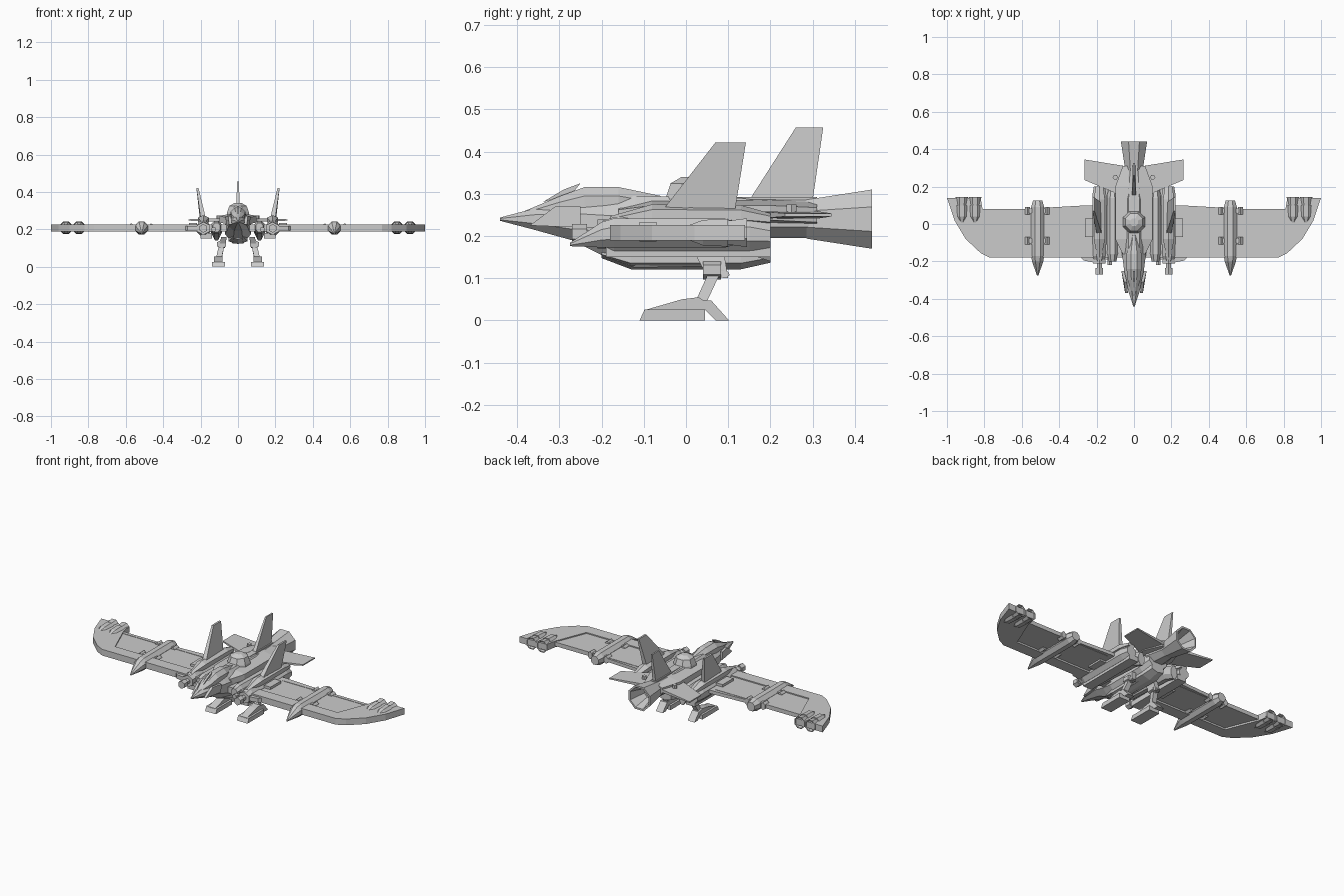
import bpy, math
from mathutils import Vector

cube = bpy.data.objects.get("Cube")
if cube:
    bpy.data.objects.remove(cube, do_unlink=True)

grey = bpy.data.materials.new("plain grey")
grey.use_nodes = True
shade = (.6, .6, .6, 1)
grey.diffuse_color = shade
grey.node_tree.nodes["Principled BSDF"].inputs["Base Color"].default_value = shade


def build(name, verts, faces, mirror=False):
    """Make one mesh object, optionally mirrored to the right side."""
    mesh = bpy.data.meshes.new(name)
    mesh.from_pydata([tuple(v) for v in verts], [], faces)
    mesh.materials.append(grey)
    obj = bpy.data.objects.new(name, mesh)
    bpy.context.collection.objects.link(obj)
    bpy.context.view_layer.objects.active = obj
    bpy.ops.object.mode_set(mode='EDIT')
    bpy.ops.mesh.select_all(action='SELECT')
    bpy.ops.mesh.normals_make_consistent(inside=False)
    bpy.ops.object.mode_set(mode='OBJECT')
    if mirror:
        obj.modifiers.new("Mirror", 'MIRROR').use_mirror_merge = False
    return obj


def skin(name, rings, mirror=False):
    """Join equal rings of points into a closed solid."""
    n = len(rings[0])
    verts = [p for ring in rings for p in ring]
    faces = [(k * n + i, k * n + (i + 1) % n, (k + 1) * n + (i + 1) % n, (k + 1) * n + i)
             for k in range(len(rings) - 1) for i in range(n)]
    faces += [tuple(range(n)), tuple(range(len(verts) - n, len(verts)))]
    return build(name, verts, faces, mirror)


def loft(name, sections, x=0, sides=8, mirror=False):
    """Sections along y: (y, centre z, half width, half height)."""
    rings = []
    for y, z, rx, rz in sections:
        turn = [math.tau * (i + .5) / sides for i in range(sides)]
        grow = 1 / math.cos(math.pi / sides)
        rings.append([(x + rx * grow * math.cos(a), y, z + rz * grow * math.sin(a))
                      for a in turn])
    return skin(name, rings, mirror)


def slab(name, points, thick, mirror=False, thin_from=None):
    """Thicken a 3D outline; points from thin_from onward get a thinner edge."""
    half = Vector(thick) / 2
    size = [.4 if thin_from is not None and i >= thin_from else 1 for i in range(len(points))]
    lower = [Vector(p) - half * s for p, s in zip(points, size)]
    upper = [Vector(p) + half * s for p, s in zip(points, size)]
    return skin(name, [lower, upper], mirror)


def level(points, z):
    return [(x, y, z) for x, y in points]


def upright(points, x):
    return [(x, y, z) for y, z in points]


def box(name, low, high, mirror=False):
    (a, b, c), (d, e, f) = low, high
    return slab(name, level([(a, b), (d, b), (d, e), (a, e)], (c + f) / 2), (0, 0, f - c), mirror)


def tube(name, y0, y1, z, r0, r1, x=0, sides=8, mirror=False):
    """Nozzle with an open, hollow rear end."""
    deep = y1 - (y1 - y0) * .6
    return loft(name, [(y0, z, r0, r0), (y1, z, r1, r1), (y1, z, r1 * .85, r1 * .85),
                       (deep, z, r0 * .7, r0 * .7)], x, sides, mirror)


# Fuselage, cockpit and spine
loft("fuselage", [(-.44, .24, .004, .004), (-.36, .24, .03, .025), (-.27, .235, .05, .045),
                  (-.19, .22, .06, .07), (-.12, .21, .07, .085), (.13, .21, .07, .08),
                  (.2, .22, .06, .06)])
loft("canopy", [(-.39, .25, .006, .006), (-.3, .27, .034, .024), (-.24, .28, .04, .036),
                (-.16, .28, .04, .036), (-.06, .265, .015, .03)])
slab("canopy_blade", upright([(-.34, .28), (-.29, .31), (-.25, .325), (-.27, .3)], 0),
     (.012, 0, 0))
slab("cheek_plate", [(.04, -.37, .225), (.055, -.25, .22), (.06, -.25, .27), (.045, -.31, .27)],
     (.015, 0, 0), True)
loft("upper_hull", [(-.16, .245, .06, .03), (-.08, .255, .1, .03), (.1, .255, .1, .03),
                    (.2, .255, .1, .03), (.31, .25, .06, .03)], sides=6)
loft("belly", [(-.2, .165, .03, .015), (-.13, .15, .05, .025), (.13, .15, .05, .025),
               (.2, .16, .04, .02)], sides=6)
box("tail_spine", (-.018, .08, .26), (.018, .31, .293))

# Domed turret
rings = [[(r * math.cos(math.tau * i / 8 + math.pi / 8),
           .01 + r * math.sin(math.tau * i / 8 + math.pi / 8), z) for i in range(8)]
         for r, z in [(.065, .27), (.063, .29), (.05, .325), (.022, .34)]]
skin("turret_dome", rings)

# Tail boom, nozzle and surfaces
loft("tail_boom", [(.18, .24, .07, .045), (.3, .24, .045, .045)])
tube("tail_nozzle", .285, .44, .24, .046, .07)
slab("tail_fin", upright([(.15, .285), (.3, .285), (.325, .457), (.26, .457)], 0),
     (.022, 0, 0), thin_from=2)
slab("tailplane", level([(.05, .31), (.05, .12), (.11, .17), (.265, .235), (.265, .345)], .25),
     (0, 0, .018), True, 3)
for side in (-1, 1):
    skin("tailplane_stud", [[(side * .1 + .014 * math.cos(i * math.tau / 6),
                              .25 + .014 * math.sin(i * math.tau / 6), z) for i in range(6)]
                            for z in (.25, .275)])

# Wings: recessed centre panel, thick leading edge and curved tip
slab("wing_panel", level([(.06, -.13), (.74, -.13), (.82, .08), (.6, .08), (.25, .1),
                          (.06, .1)], .21), (0, 0, .02), True)
edge = [(.06, -.11), (.06, -.18), (.76, -.18), (.75, -.11)]
slab("wing_leading_edge", level(edge, .208), (0, 0, .037), True)
tip = [(.73, -.12), (.73, -.18), (.77, -.18), (.82, -.155), (.9, -.08), (.96, .02),
       (1, .14), (.82, .14), (.81, .08)]
slab("wing_tip", level(tip, .208), (0, 0, .037), True)
box("wing_flap", (.25, .06, .198), (.81, .08, .222), True)
for x in (.85, .92):
    loft("tip_engine", [(.0, .208, .01, .015), (.04, .208, .03, .03), (.1, .208, .033, .033)],
         x, mirror=True)
    tube("tip_nozzle", .09, .145, .208, .027, .034, x, mirror=True)

# Wing pods with their clamps
loft("wing_pod", [(-.275, .18, .004, .004), (-.2, .203, .03, .03), (-.17, .207, .035, .035),
                  (.09, .207, .035, .035), (.125, .207, .025, .025)], .515, mirror=True)
for y in (-.09, .07):
    box("pod_clamp", (.46, y - .012, .195), (.575, y + .012, .225), True)
    for x in (.465, .57):
        loft("clamp_bolt", [(y - .02, .21, .013, .02), (y + .02, .21, .013, .02)], x,
             sides=6, mirror=True)

# Engine nacelles beside the hull
loft("nacelle", [(-.2, .205, .025, .03), (-.17, .205, .038, .04), (.15, .205, .038, .04),
                 (.2, .2, .03, .03)], .185, mirror=True)
box("nacelle_keel", (.14, -.19, .15), (.2, .2, .18), True)
loft("inner_duct", [(-.2, .21, .02, .025), (-.16, .21, .03, .035), (.14, .2, .03, .04),
                    (.2, .18, .02, .04)], .115, mirror=True)
loft("nacelle_ridge", [(-.18, .235, .01, .01), (-.08, .25, .03, .022), (.13, .25, .03, .02),
                       (.2, .24, .02, .012)], .185, sides=6, mirror=True)
box("side_box", (.22, -.07, .19), (.263, .03, .235), True)
slab("intake_plate", level([(.2, -.16), (.22, -.205), (.27, -.195), (.29, -.17)], .205),
     (0, 0, .025), True)

# Forward guns
loft("gun_barrel", [(-.25, .205, .014, .014), (-.17, .205, .014, .014)], .185, 6, True)
loft("gun_muzzle", [(-.27, .205, .02, .02), (-.235, .205, .02, .02)], .185, 6, True)
loft("gun_collar", [(-.21, .205, .033, .03), (-.19, .205, .033, .03)], .185, 6, True)
loft("small_gun", [(-.22, .2, .012, .012), (-.14, .2, .012, .012)], .13, 6, True)

# Twin canted fins on fairings
slab("canted_fin", [(.185, -.06, .255), (.19, .115, .255), (.217, .142, .422),
                    (.217, .07, .422)], (.028, 0, 0), True, 2)
slab("fin_fairing", upright([(-.1, .25), (-.05, .268), (.115, .265), (.125, .25)], .185),
     (.036, 0, 0), True)

# Legs: thigh, knee, shin, foot and rear claw
slab("thigh", [(.075, .02, .16), (.085, .05, .105), (.085, .1, .1), (.075, .09, .16)],
     (.03, 0, 0), True)
loft("knee", [(.04, .12, .024, .02), (.083, .12, .024, .02)], .087, 6, True)
slab("shin", [(.105, .018, .035), (.103, .045, .035), (.088, .08, .11), (.088, .052, .11)],
     (.03, 0, 0), True)
slab("knee_spur", upright([(.06, .13), (.1, .115), (.104, .106), (.07, .105)], .087),
     (.02, 0, 0), True)
slab("foot", upright([(.045, 0), (-.11, 0), (-.098, .026), (.045, .026)], .105),
     (.07, 0, 0), True)
slab("instep", upright([(.045, .024), (-.1, .024), (-.01, .05), (.03, .055), (.045, .045)], .105),
     (.045, 0, 0), True)
slab("rear_claw", upright([(.03, .05), (.06, .047), (.102, 0), (.07, 0), (.04, .03)], .105),
     (.045, 0, 0), True)
